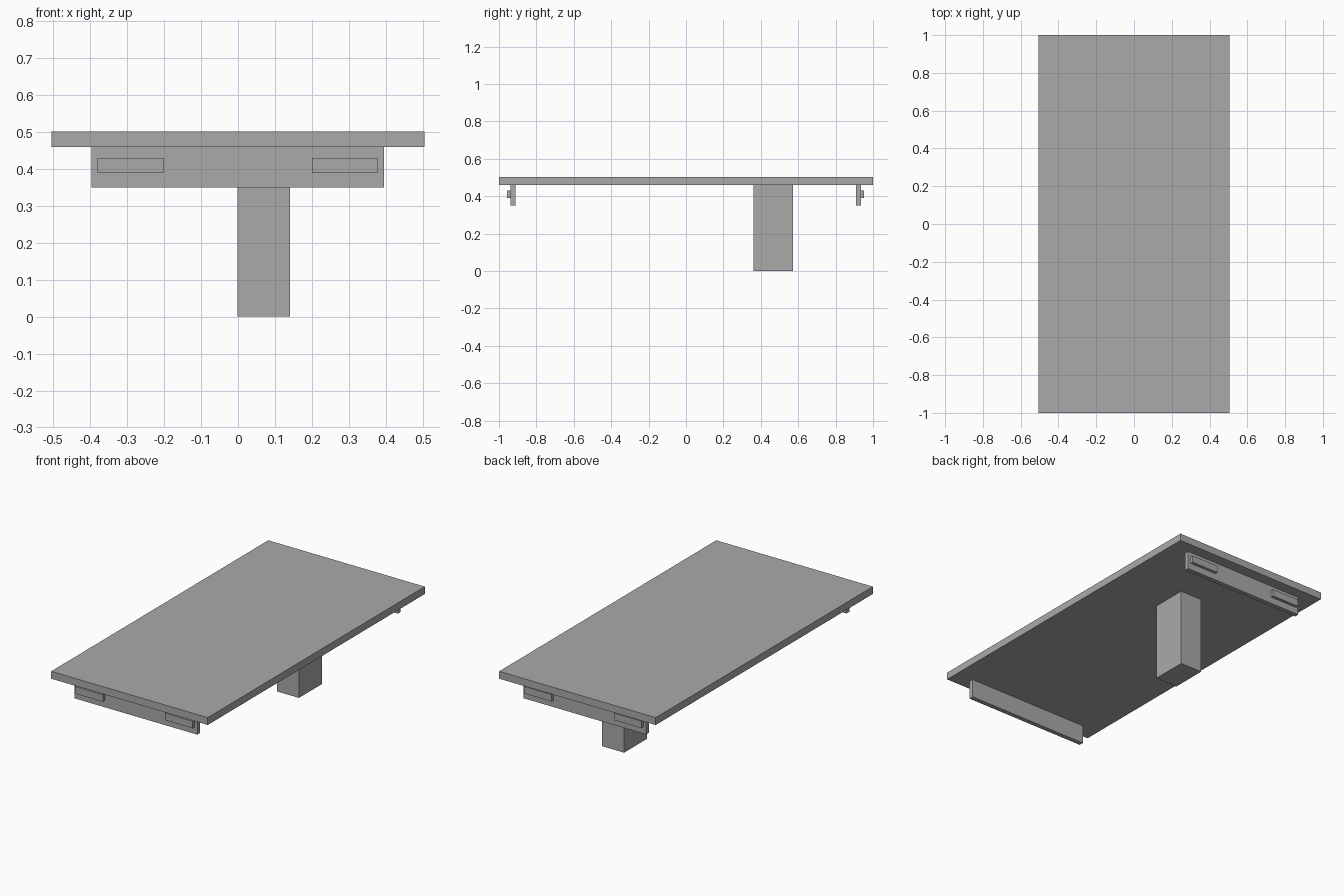
import bpy

cube = bpy.data.objects.get("Cube")
if cube:
    bpy.data.objects.remove(cube, do_unlink=True)

# Single plain grey finish
grey = bpy.data.materials.new("plain_grey")
grey.use_nodes = True
colour = (0.4, 0.4, 0.4, 1)
grey.diffuse_color = colour
grey.node_tree.nodes["Principled BSDF"].inputs["Base Color"].default_value = colour


def box(name, x, y, z):
    """Box spanning the given (low, high) range on each axis."""
    spans = (x, y, z)
    bpy.ops.mesh.primitive_cube_add(size=1, location=[(a + b) / 2 for a, b in spans])
    ob = bpy.context.object
    ob.name = name
    ob.scale = [b - a for a, b in spans]
    bpy.ops.object.transform_apply(location=False, rotation=False, scale=True)
    ob.data.materials.append(grey)
    return ob


underside = 0.459

# Slab and its off-centre support
box("top_slab", (-0.505, 0.505), (-1, 1), (underside, 0.502))
box("support_post", (-0.002, 0.141), (0.36, 0.573), (0, underside))

# Hanging rail at each end, with two raised pads on its outer face
for end, inner, outer, pad_face in (("front", -0.912, -0.939, -0.957),
                                    ("back", 0.908, 0.935, 0.953)):
    box(end + "_rail", (-0.397, 0.395), sorted((inner, outer)), (0.35, underside))
    for side, span in (("right", (-0.38, -0.202)), ("left", (0.2, 0.378))):
        box(f"{end}_{side}_pad", span, sorted((outer, pad_face)), (0.389, 0.43))
